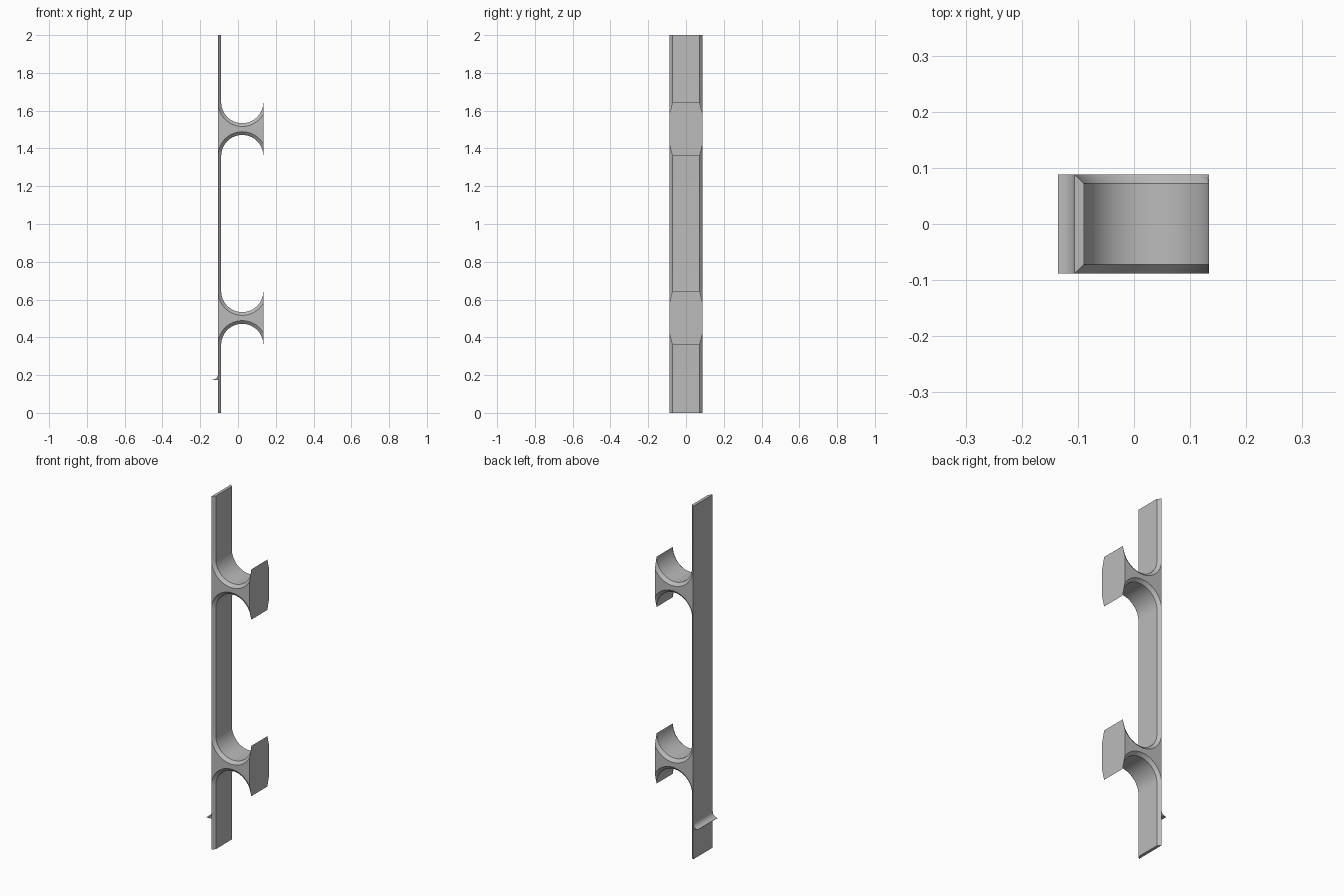
import bpy, bmesh, math

if "Cube" in bpy.data.objects:
    bpy.data.objects.remove(bpy.data.objects["Cube"])

BACK, THICK, TIP = -0.106, 0.017, 0.134    # plate back, chamfer depth, hook end
WIDE, NARROW = 0.088, 0.072                # half widths at back and front
CX, R = 0.0225, 0.1115                     # scoop centre and radius
SCOOPS = [(0.36, 0.645), (1.36, 1.645)]    # scoop centre heights for each web
STEPS = 32

grey = bpy.data.materials.new("plain_grey")
grey.use_nodes = True
grey.diffuse_color = (0.5, 0.5, 0.5, 1)
grey.node_tree.nodes["Principled BSDF"].inputs["Base Color"].default_value = (0.5, 0.5, 0.5, 1)


def finish(bm, name):
    bmesh.ops.recalc_face_normals(bm, faces=bm.faces)
    mesh = bpy.data.meshes.new(name)
    bm.to_mesh(mesh)
    bm.free()
    mesh.materials.append(grey)
    obj = bpy.data.objects.new(name, mesh)
    bpy.context.collection.objects.link(obj)
    bpy.ops.object.select_all(action="DESELECT")
    obj.select_set(True)
    bpy.context.view_layer.objects.active = obj
    bpy.ops.object.shade_smooth_by_angle(angle=math.radians(25))
    return obj


def arc(radius, cz, up):
    """Scoop edge from the plate to the hook end, clipped at the end plane."""
    end = math.acos(min(1, (TIP - CX) / radius))
    angles = [math.pi + (end - math.pi) * i / STEPS for i in range(STEPS + 1)]
    return [(CX + radius * math.cos(a), cz + up * radius * math.sin(a)) for a in angles]


def outline(radius, plate_x):
    pts = [(plate_x, 0)]
    for low, high in SCOOPS:
        pts += arc(radius, low, 1) + arc(radius, high, -1)[::-1]
    return pts + [(plate_x, 2)]


# Rail: narrow front outline joined to a wide outline by full depth chamfers
bm = bmesh.new()


def row(pts, y):
    return [bm.verts.new((x, y, z)) for x, z in pts]


front = outline(R, CX - R)
side = outline(R + THICK, BACK)
fa, fb = row(front, -NARROW), row(front, NARROW)
sa, sb = row(side, -WIDE), row(side, WIDE)
per_web = 2 * (STEPS + 1)
tips = [1 + w * per_web + STEPS for w in range(len(SCOOPS))]
for i in range(len(front) - 1):
    if i in tips:      # flat end of each hook
        bm.faces.new((fa[i], sa[i], sa[i + 1], fa[i + 1], fb[i + 1], sb[i + 1], sb[i], fb[i]))
        continue
    bm.faces.new((fa[i], fa[i + 1], fb[i + 1], fb[i]))
    bm.faces.new((sa[i], sa[i + 1], fa[i + 1], fa[i]))
    bm.faces.new((fb[i], fb[i + 1], sb[i + 1], sb[i]))

# Web sides, plate back and plate ends
back = [0]
for w in range(len(SCOOPS)):
    first = 1 + w * per_web
    last = first + per_web - 1
    for s in (sa, sb):
        bm.faces.new(s[first:last + 1])
    back += [first, last]
back.append(len(side) - 1)
for i, j in zip(back, back[1:]):
    bm.faces.new((sa[i], sb[i], sb[j], sa[j]))
for i in (0, -1):
    bm.faces.new((sa[i], sb[i], fb[i], fa[i]))
finish(bm, "hook_rail")

# Small lip behind the plate with a concave upper face
bm = bmesh.new()
REACH, LIP_Z = 0.029, 0.174
curve = [math.pi / 2 * i / 10 for i in range(11)]
lip = [(BACK, LIP_Z)] + [(BACK - REACH + REACH * math.sin(a),
                          LIP_Z + 0.002 + REACH * (1 - math.cos(a))) for a in curve]
lip.insert(1, (BACK - REACH, LIP_Z))
left, right = row(lip, -WIDE), row(lip, WIDE)
bm.faces.new(left)
bm.faces.new(right)
for i in range(len(lip)):
    j = (i + 1) % len(lip)
    bm.faces.new((left[i], left[j], right[j], right[i]))
finish(bm, "rear_lip")
